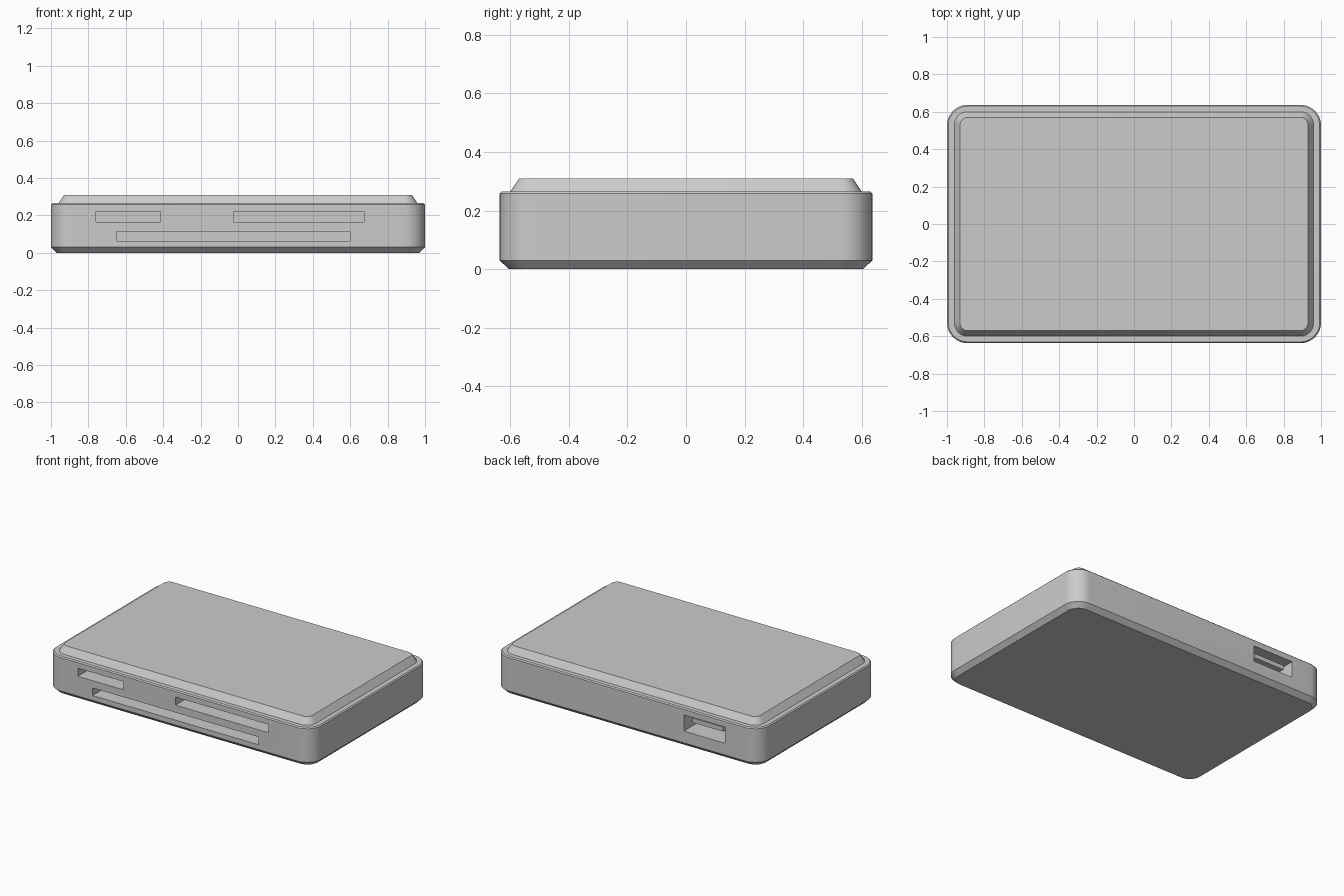
import bpy, bmesh, math

if "Cube" in bpy.data.objects:
    bpy.data.objects.remove(bpy.data.objects["Cube"])

SEG = 10  # steps per rounded corner


def ring(bm, hx, hy, r, z):
    verts = []
    for k, (sx, sy) in enumerate([(1, 1), (-1, 1), (-1, -1), (1, -1)]):
        for i in range(SEG + 1):
            a = math.pi / 2 * (k + i / SEG)
            verts.append(bm.verts.new((sx * (hx - r) + r * math.cos(a),
                                       sy * (hy - r) + r * math.sin(a), z)))
    return verts


def finish(name, bm):
    bmesh.ops.recalc_face_normals(bm, faces=bm.faces)
    mesh = bpy.data.meshes.new(name)
    bm.to_mesh(mesh)
    bm.free()
    ob = bpy.data.objects.new(name, mesh)
    bpy.context.collection.objects.link(ob)
    return ob


def loft(name, levels):
    bm = bmesh.new()
    rings = [ring(bm, *lv) for lv in levels]
    n = len(rings[0])
    for a, b in zip(rings, rings[1:]):
        for i in range(n):
            j = (i + 1) % n
            bm.faces.new((a[i], a[j], b[j], b[i]))
    bm.faces.new(rings[0])
    bm.faces.new(rings[-1])
    return finish(name, bm)


def box(name, x0, x1, y0, y1, z0, z1):
    bm = bmesh.new()
    bmesh.ops.create_cube(bm, size=1)
    for v in bm.verts:
        v.co = ((x0 + x1) / 2 + v.co.x * (x1 - x0),
                (y0 + y1) / 2 + v.co.y * (y1 - y0),
                (z0 + z1) / 2 + v.co.z * (z1 - z0))
    return finish(name, bm)


# Housing: bottom bevel, straight sides, ledge, raised lid
housing = loft("housing", [
    (0.97, 0.605, 0.08, 0.0),
    (1.0, 0.637, 0.11, 0.03),
    (1.0, 0.637, 0.11, 0.258),
    (0.993, 0.63, 0.103, 0.265),
    (0.96, 0.6, 0.07, 0.265),
    (0.93, 0.57, 0.04, 0.31),
])

# Card slots in the front, cable port in the back
openings = [
    ("small_card_slot", -0.76, -0.415, -0.8, -0.48, 0.165, 0.22),
    ("medium_card_slot", -0.025, 0.675, -0.8, -0.48, 0.165, 0.22),
    ("wide_card_slot", -0.65, 0.6, -0.8, -0.48, 0.063, 0.115),
    ("cable_port", -0.74, -0.43, 0.49, 0.8, 0.11, 0.22),
]
for args in openings:
    cutter = box(args[0] + "_cutter", *args[1:])
    cutter.hide_render = True
    cutter.hide_viewport = True
    mod = housing.modifiers.new(args[0], 'BOOLEAN')
    mod.operation = 'DIFFERENCE'
    mod.solver = 'EXACT'
    mod.object = cutter

# Contact tongue inside the cable port
box("port_tongue", -0.70, -0.47, 0.48, 0.60, 0.165, 0.195)

# Smooth corners with sharp edges kept
bpy.ops.object.select_all(action='DESELECT')
housing.select_set(True)
bpy.context.view_layer.objects.active = housing
for mod in list(housing.modifiers):
    bpy.ops.object.modifier_apply(modifier=mod.name)
bpy.ops.object.shade_smooth_by_angle(angle=math.radians(30))
